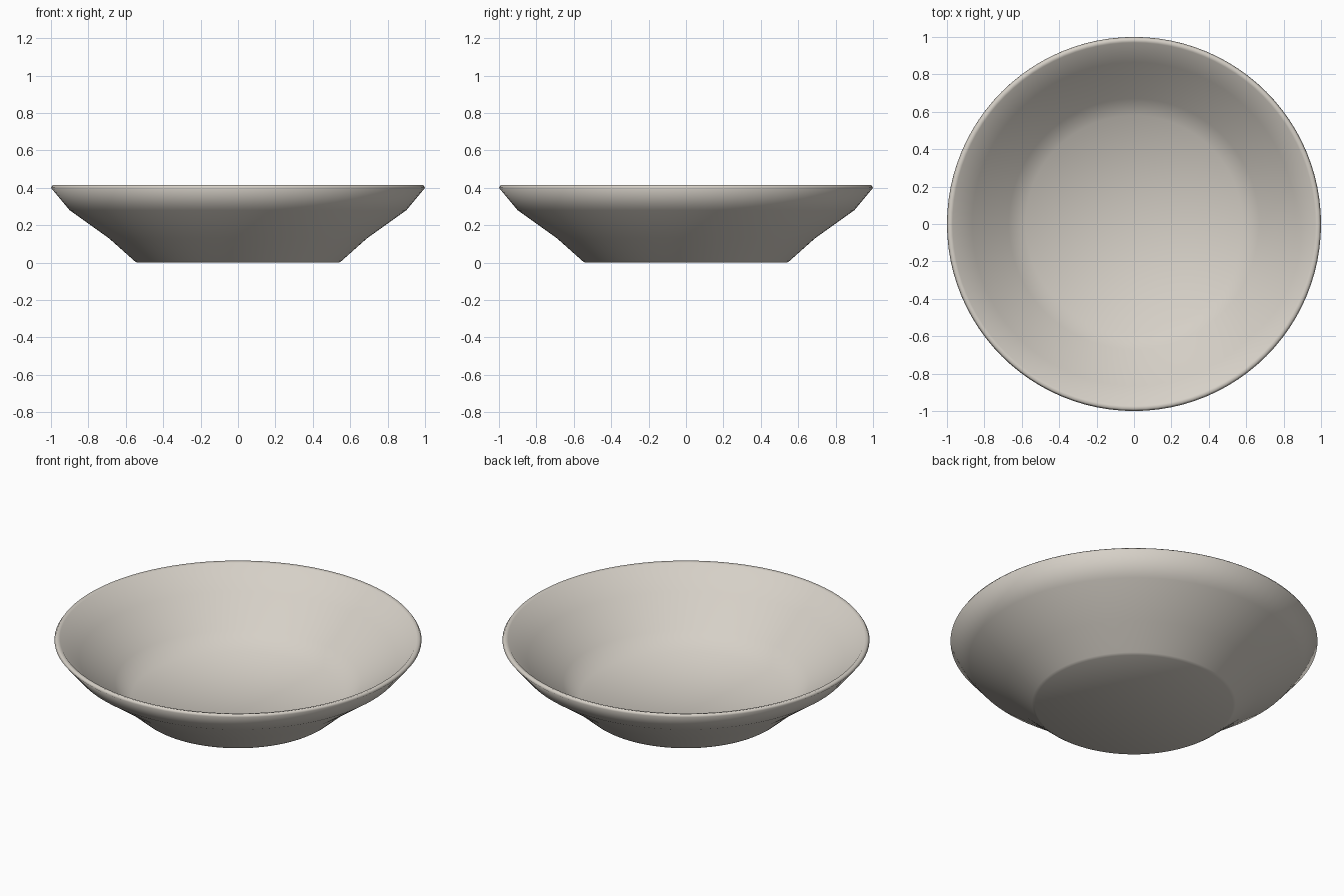
import bpy
import bmesh
from math import tau

SEGMENTS = 96

cube = bpy.data.objects.get("Cube")
if cube:
    bpy.data.objects.remove(cube, do_unlink=True)

# Glaze colour
glaze = bpy.data.materials.new("warm off-white glaze")
glaze.use_nodes = True
colour = (0.67, 0.63, 0.57, 1)
glaze.diffuse_color = colour
glaze.node_tree.nodes["Principled BSDF"].inputs["Base Color"].default_value = colour

# Bowl profile as (radius, height): base, outer wall, rim, inner wall, floor
profile = [
    (0, 0), (0.54, 0), (0.555, 0.01), (0.69, 0.13), (0.9, 0.28),
    (1, 0.4), (0.99, 0.415), (0.97, 0.41),
    (0.865, 0.29), (0.67, 0.145), (0.58, 0.06), (0, 0.05),
]

# Spin the profile into a closed bowl
bm = bmesh.new()
verts = [bm.verts.new((r, 0, z)) for r, z in profile]
edges = [bm.edges.new(pair) for pair in zip(verts, verts[1:])]
bmesh.ops.spin(bm, geom=verts + edges, cent=(0, 0, 0), axis=(0, 0, 1),
               angle=tau, steps=SEGMENTS, use_merge=True)
bmesh.ops.remove_doubles(bm, verts=bm.verts, dist=0.0005)
bmesh.ops.recalc_face_normals(bm, faces=bm.faces)
for face in bm.faces:
    face.smooth = True

mesh = bpy.data.meshes.new("bowl")
bm.to_mesh(mesh)
bm.free()
mesh.materials.append(glaze)
bowl = bpy.data.objects.new("bowl", mesh)
bpy.context.collection.objects.link(bowl)
